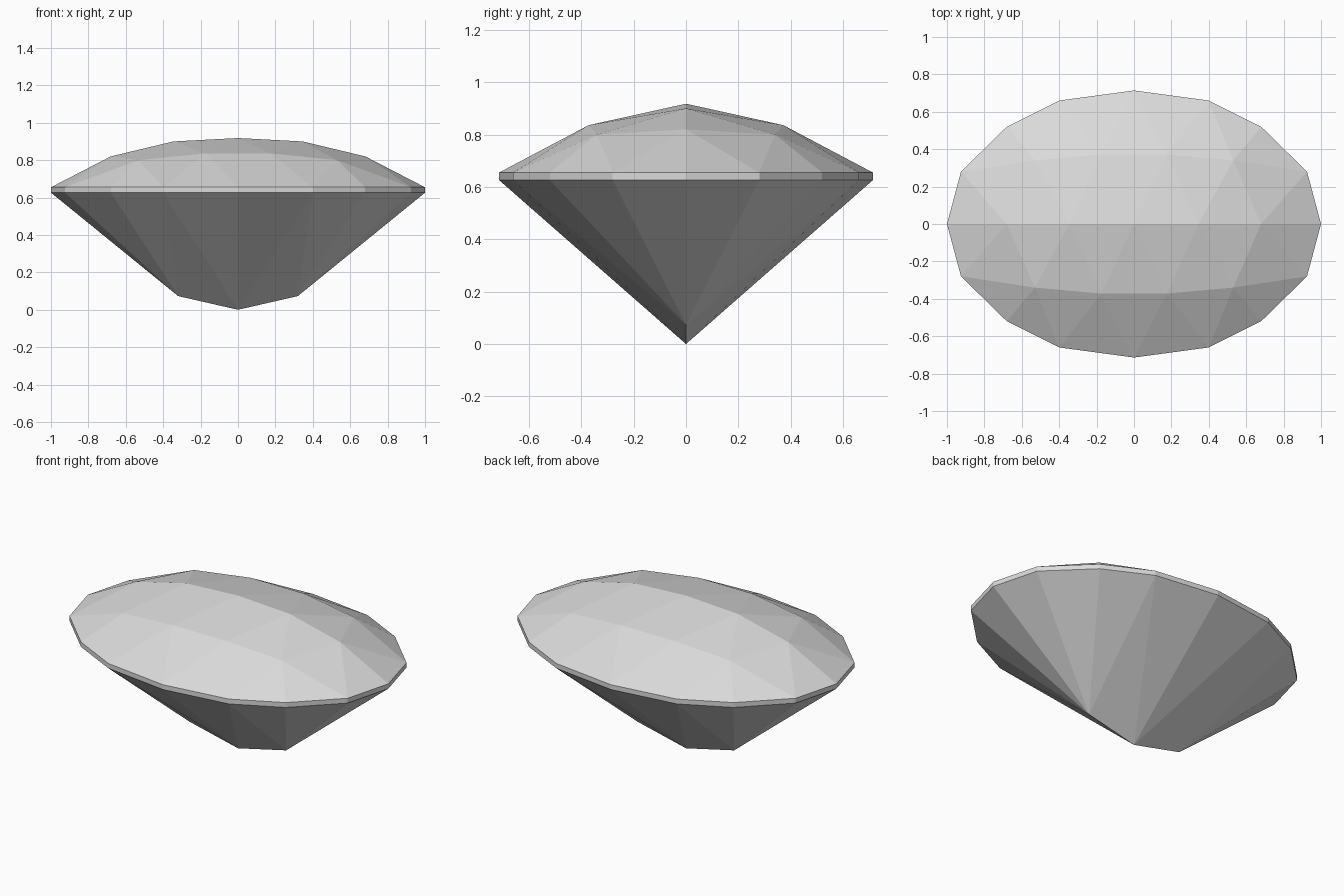
import bpy
import bmesh
from mathutils import Matrix

cube = bpy.data.objects.get("Cube")
if cube:
    bpy.data.objects.remove(cube, do_unlink=True)

GIRDLE_TOP, GIRDLE_BOTTOM = 0.655, 0.626

# Flat grey stone
stone = bpy.data.materials.new("grey_stone")
stone.use_nodes = True
grey = (0.7, 0.7, 0.7, 1)
stone.diffuse_color = grey
stone.node_tree.nodes["Principled BSDF"].inputs["Base Color"].default_value = grey

# One quarter of the gem: outline, crown ridge, crown break and keel
outline = [(1, 0), (0.925, 0.28), (0.68, 0.52), (0.4, 0.66), (0, 0.714)]
ridge = [(0, 0, 0.918), (0.345, 0, 0.9), (0.68, 0, 0.82)]
crown_break = [(0, 0.372, 0.836), (0.175, 0.372, 0.836), (0.53, 0.34, 0.8)]
keel = [(0, 0, 0), (0.32, 0, 0.073)]

bm = bmesh.new()


def add(points):
    return [bm.verts.new(p) for p in points]


top = add([(x, y, GIRDLE_TOP) for x, y in outline])
low = add([(x, y, GIRDLE_BOTTOM) for x, y in outline])
r0, r1, r2 = add(ridge)
c0, c1, c2 = add(crown_break)
k0, k1 = add(keel)
tip, shoulder, side, flank, middle = top

# Upper and lower crown facets
facets = [
    (r0, c1, c0), (r0, r1, c1), (r1, c2, c1), (r1, r2, c2),
    (r2, shoulder, c2), (r2, tip, shoulder),
    (c0, c1, middle), (c1, flank, middle), (c1, c2, flank),
    (c2, side, flank), (c2, shoulder, side),
]

# Girdle band and pavilion facets fanning down to the keel
for i in range(len(outline) - 1):
    facets.append((top[i], low[i], low[i + 1], top[i + 1]))
    facets.append((k1 if i < 3 else k0, low[i + 1], low[i]))
facets.append((k0, low[3], k1))

for f in facets:
    bm.faces.new(f)

# Mirror the quarter to all four sides and merge the split centre facets
for axis in "XY":
    geom = bm.verts[:] + bm.edges[:] + bm.faces[:]
    bmesh.ops.mirror(bm, geom=geom, matrix=Matrix.Identity(4), merge_dist=0.0001, axis=axis)
bmesh.ops.remove_doubles(bm, verts=bm.verts[:], dist=0.0001)
bmesh.ops.dissolve_limit(bm, angle_limit=0.005, verts=bm.verts[:], edges=bm.edges[:])
bmesh.ops.recalc_face_normals(bm, faces=bm.faces[:])

mesh = bpy.data.meshes.new("cut_gem")
bm.to_mesh(mesh)
bm.free()
mesh.materials.append(stone)
gem = bpy.data.objects.new("cut_gem", mesh)
bpy.context.collection.objects.link(gem)
